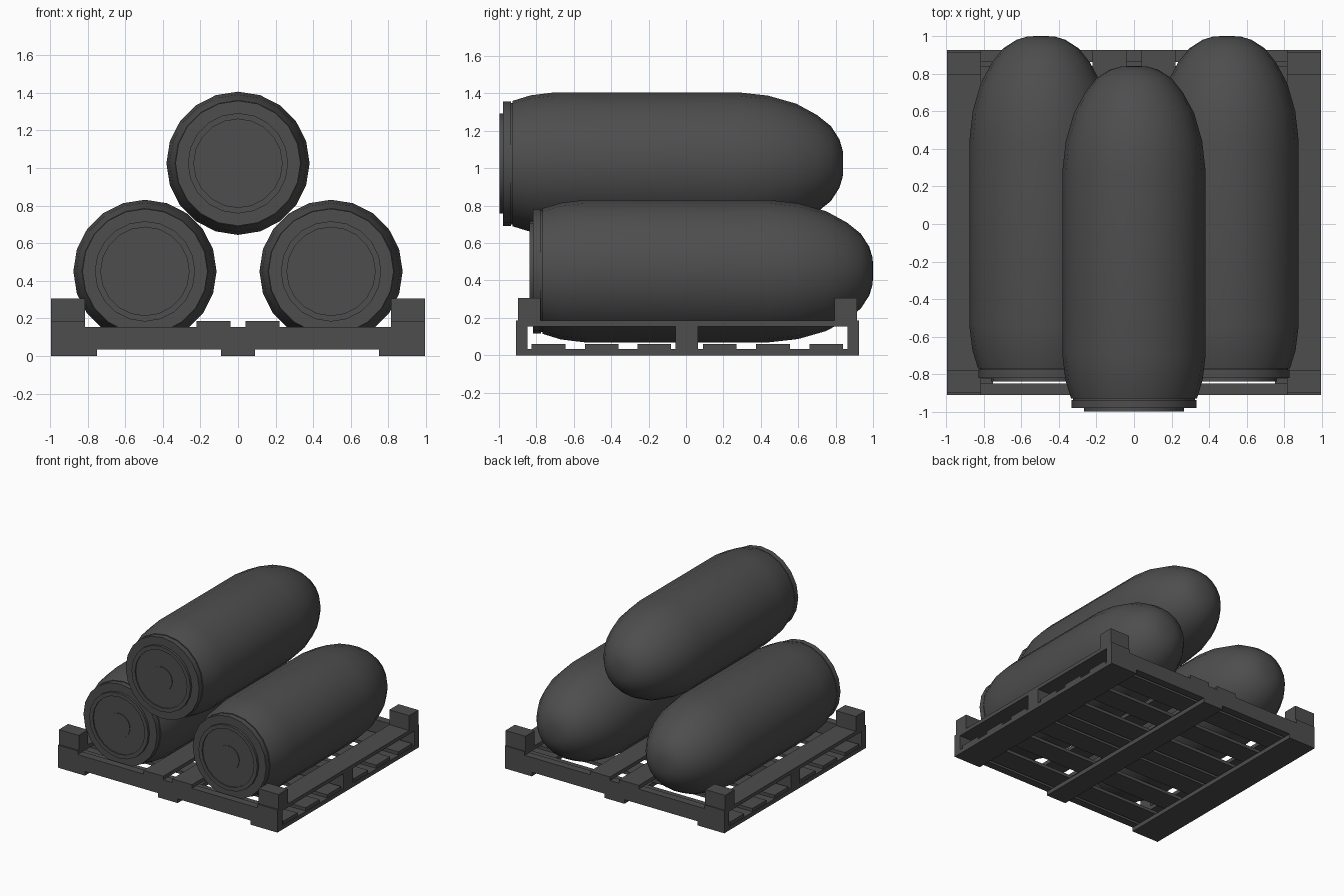
import bpy, bmesh, math

if "Cube" in bpy.data.objects:
    bpy.data.objects.remove(bpy.data.objects["Cube"])

dark = bpy.data.materials.new("dark_grey")
dark.diffuse_color = (0.075, 0.075, 0.075, 1)
dark.use_nodes = True
dark.node_tree.nodes["Principled BSDF"].inputs["Base Color"].default_value = dark.diffuse_color


def finish(name, bm):
    """Turn a bmesh into a dark grey object."""
    me = bpy.data.meshes.new(name)
    bm.to_mesh(me)
    bm.free()
    me.materials.append(dark)
    ob = bpy.data.objects.new(name, me)
    bpy.context.collection.objects.link(ob)
    return ob


def box(name, x, y, z):
    """Box from (min, max) ranges on each axis."""
    bm = bmesh.new()
    bmesh.ops.create_cube(bm, size=1)
    for v in bm.verts:
        v.co = [lo + (c + 0.5) * (hi - lo) for c, (lo, hi) in zip(v.co, (x, y, z))]
    return finish(name, bm)


def lathe(name, profile, sides, loc):
    """Revolve (y, radius) points around the y axis."""
    bm = bmesh.new()
    verts = [bm.verts.new((r, y, 0)) for y, r in profile]
    edges = [bm.edges.new(p) for p in zip(verts, verts[1:])]
    bmesh.ops.spin(bm, geom=verts + edges, cent=(0, 0, 0), axis=(0, 1, 0),
                   angle=2 * math.pi, steps=sides, use_duplicate=False)
    bmesh.ops.remove_doubles(bm, verts=bm.verts, dist=1e-4)
    bmesh.ops.recalc_face_normals(bm, faces=bm.faces)
    ob = finish(name, bm)
    ob.location = loc
    bpy.ops.object.select_all(action='DESELECT')
    ob.select_set(True)
    bpy.context.view_layer.objects.active = ob
    bpy.ops.object.shade_smooth_by_angle(angle=math.radians(35))
    return ob


# Pallet: bottom runners front to back
for name, x0, x1 in (("left", -0.995, -0.75), ("middle", -0.09, 0.09), ("right", 0.75, 0.995)):
    box(f"{name}_bottom_runner", (x0, x1), (-0.91, 0.925), (0, 0.034))

# Cross beams side to side
for name, y0, y1 in (("front", -0.91, -0.848), ("middle", -0.055, 0.065), ("back", 0.863, 0.925)):
    box(f"{name}_cross_beam", (-0.995, 0.995), (y0, y1), (0.034, 0.155))

# Thin cross slats lying on the runners
for i, y in enumerate((-0.735, -0.45, -0.17, 0.18, 0.465, 0.75)):
    box(f"cross_slat_{i + 1}", (-0.99, 0.99), (y - 0.09, y + 0.09), (0.034, 0.06))

# Top boards front to back and corner stops
for side, s in (("left", -1), ("right", 1)):
    for name, a, b in (("outer", 0.815, 0.995), ("inner", 0.04, 0.22)):
        box(f"{side}_{name}_top_board", sorted((s * a, s * b)), (-0.91, 0.925), (0.155, 0.185))
    for end, y0, y1 in (("front", -0.897, -0.777), ("back", 0.795, 0.915)):
        box(f"{side}_{end}_corner_stop", sorted((s * 0.815, s * 0.995)), (y0, y1), (0.185, 0.307))

# Shells: recessed base, rim, groove, straight body, rounded nose
shell = [(-0.993, 0), (-0.993, 0.098), (-0.988, 0.098), (-0.988, 0.235), (-0.997, 0.235),
         (-0.997, 0.267), (-0.978, 0.267), (-0.978, 0.333), (-0.935, 0.333),
         (-0.935, 0.325), (-0.928, 0.325), (-0.928, 0.335), (-0.83, 0.365), (-0.70, 0.381),
         (0.28, 0.381), (0.44, 0.363), (0.59, 0.32), (0.70, 0.26), (0.775, 0.2),
         (0.82, 0.13), (0.838, 0.07), (0.84, 0)]
for name, loc in (("left_shell", (-0.495, 0.16, 0.45)),
                  ("right_shell", (0.495, 0.16, 0.45)),
                  ("top_shell", (0, 0, 1.025))):
    lathe(name, shell, 20, loc)
